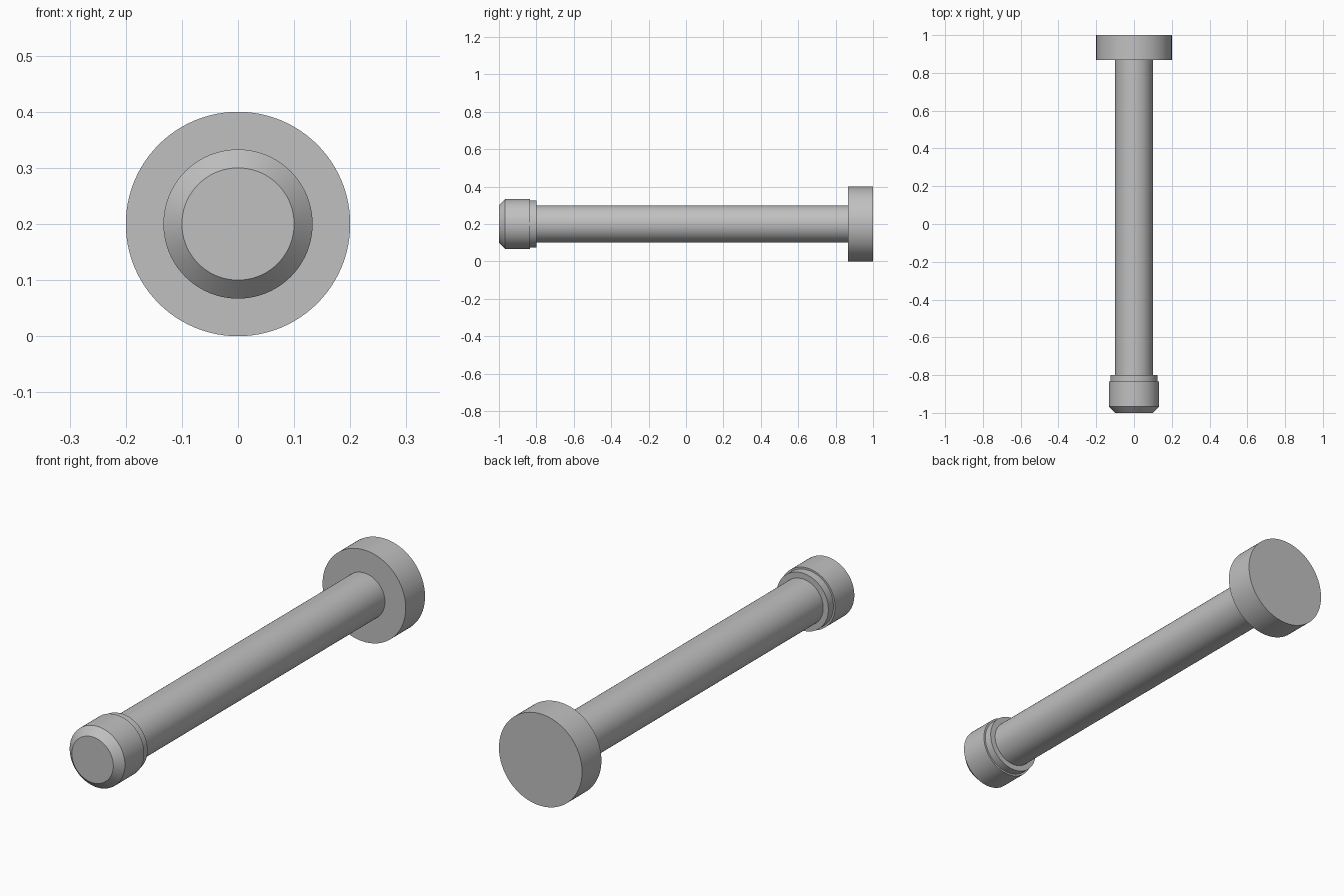
import bpy, bmesh, math
from mathutils import Matrix, Vector

cube = bpy.data.objects.get("Cube")
if cube:
    bpy.data.objects.remove(cube, do_unlink=True)

SEGMENTS = 96
AXIS_Z = 0.2

steel = bpy.data.materials.new("grey_steel")
steel.use_nodes = True
colour = (0.53, 0.53, 0.53, 1.0)
steel.diffuse_color = colour
steel.node_tree.nodes["Principled BSDF"].inputs["Base Color"].default_value = colour


def turned_part(name, profile):
    """Revolve (y, radius) points around the pin's long axis and cap both ends."""
    bm = bmesh.new()
    rings = []
    for y, r in profile:
        angles = [math.tau * i / SEGMENTS for i in range(SEGMENTS)]
        rings.append([bm.verts.new((r * math.cos(a), y, AXIS_Z + r * math.sin(a)))
                      for a in angles])
    for a, b in zip(rings, rings[1:]):
        for i in range(SEGMENTS):
            j = (i + 1) % SEGMENTS
            bm.faces.new((a[i], a[j], b[j], b[i]))
    bm.faces.new(rings[0])
    bm.faces.new(rings[-1])
    bmesh.ops.recalc_face_normals(bm, faces=bm.faces)
    mesh = bpy.data.meshes.new(name)
    bm.to_mesh(mesh)
    bm.free()
    mesh.materials.append(steel)
    obj = bpy.data.objects.new(name, mesh)
    bpy.context.collection.objects.link(obj)
    bpy.ops.object.select_all(action='DESELECT')
    obj.select_set(True)
    bpy.context.view_layer.objects.active = obj
    bpy.ops.object.shade_smooth_by_angle(angle=math.radians(30))
    return obj


# Wide flat head at the back
turned_part("head", [(0.867, 0.2), (1.0, 0.2)])

# Long straight shaft
turned_part("shaft", [(-0.81, 0.1), (0.877, 0.1)])

# Chamfered tip with a small step down towards the shaft
turned_part("tip_collar", [(-1.0, 0.1), (-0.967, 0.133), (-0.835, 0.133),
                           (-0.835, 0.125), (-0.8, 0.125)])
